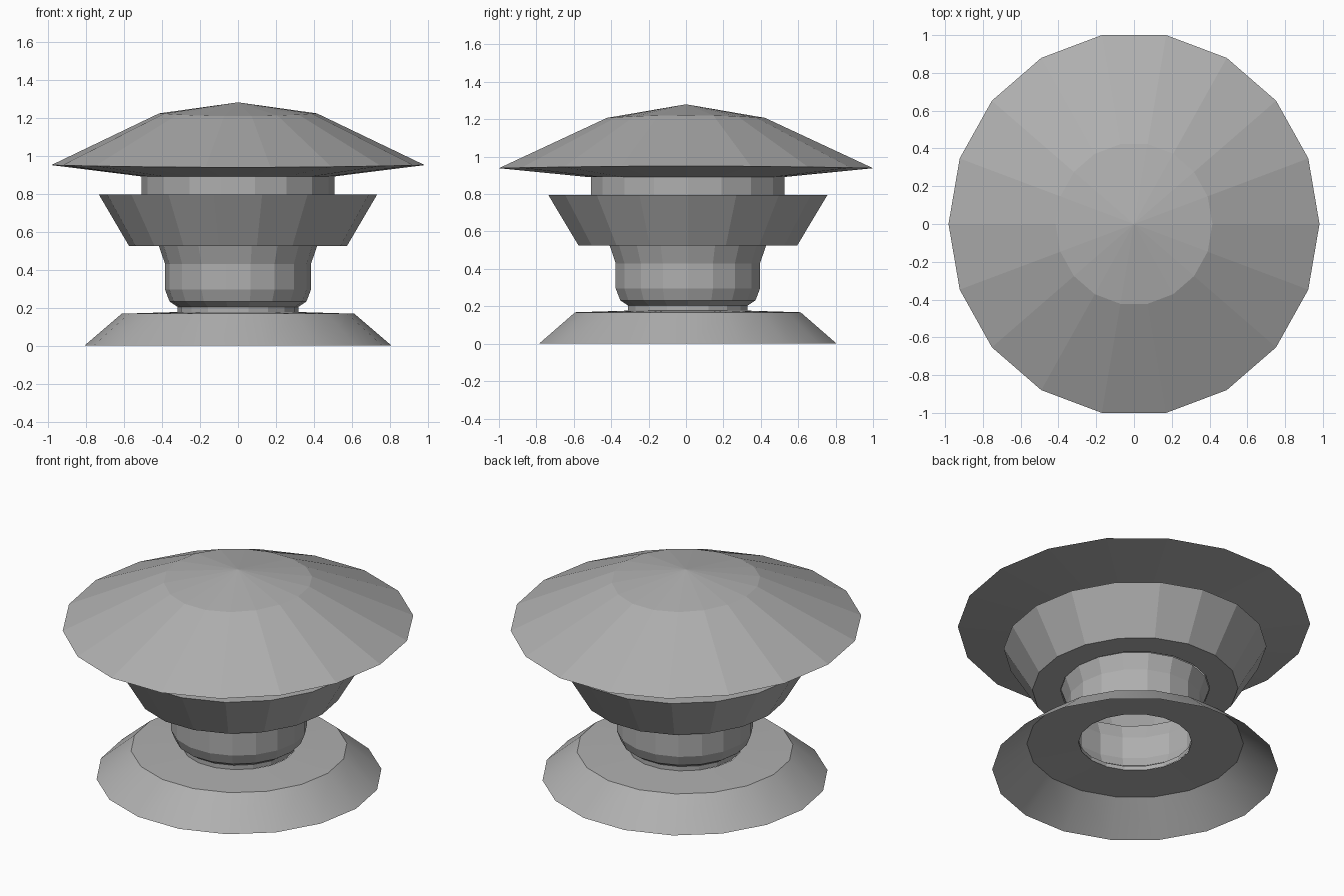
import bpy
import bmesh
from math import cos, sin, pi, radians

if "Cube" in bpy.data.objects:
    bpy.data.objects.remove(bpy.data.objects["Cube"])

SIDES = 18

# Mid-dark grey shared by all parts
grey = bpy.data.materials.new("grey")
grey.diffuse_color = (0.43, 0.43, 0.43, 1)
grey.use_nodes = True
grey.node_tree.nodes["Principled BSDF"].inputs["Base Color"].default_value = grey.diffuse_color


def lathe(name, profile, y_scale=1.0, y_shift=0.0, smooth=False):
    """Turn (r, z, lift) points around z; r = 0 makes an apex, lift raises the +-x sides."""
    bm = bmesh.new()
    rings = []
    for r, z, *lift in profile:
        if r == 0:
            rings.append([bm.verts.new((0, y_shift, z))] * SIDES)
            continue
        ring = []
        for k in range(SIDES):
            a = 2 * pi * k / SIDES
            dz = sum(lift) * cos(a) ** 2
            ring.append(bm.verts.new((r * cos(a), r * sin(a) * y_scale + y_shift, z + dz)))
        rings.append(ring)
    for lo, hi in zip(rings, rings[1:]):
        for k in range(SIDES):
            n = (k + 1) % SIDES
            bm.faces.new(list(dict.fromkeys((lo[k], lo[n], hi[n], hi[k]))))
    mesh = bpy.data.meshes.new(name)
    bm.to_mesh(mesh)
    bm.free()
    mesh.materials.append(grey)
    obj = bpy.data.objects.new(name, mesh)
    bpy.context.collection.objects.link(obj)
    if smooth:
        bpy.ops.object.select_all(action='DESELECT')
        obj.select_set(True)
        bpy.context.view_layer.objects.active = obj
        bpy.ops.object.shade_smooth_by_angle(angle=radians(30))
    return obj


# Flared foot, an open shell underneath
lathe("base", [(0.808, 0), (0.612, 0.168), (0.32, 0.177)],
      y_shift=0.01, smooth=True)

# Rounded open neck
lathe("neck", [(0.318, 0.177), (0.318, 0.204), (0.36, 0.232), (0.384, 0.295),
               (0.384, 0.43), (0.416, 0.524)],
      y_scale=1.02, y_shift=0.01)

# Flared collar with a flat top and the short tube that carries the cap
lathe("collar", [(0.416, 0.524), (0.573, 0.524), (0.732, 0.795), (0.508, 0.795), (0.508, 0.893)],
      y_scale=1.035, y_shift=0.01)

# Wide low-poly cap, with its shallow underside
lathe("cap", [(0.505, 0.89), (0.982, 0.938, 0.012), (0.415, 1.207, 0.015), (0, 1.28)],
      y_scale=1.034)
